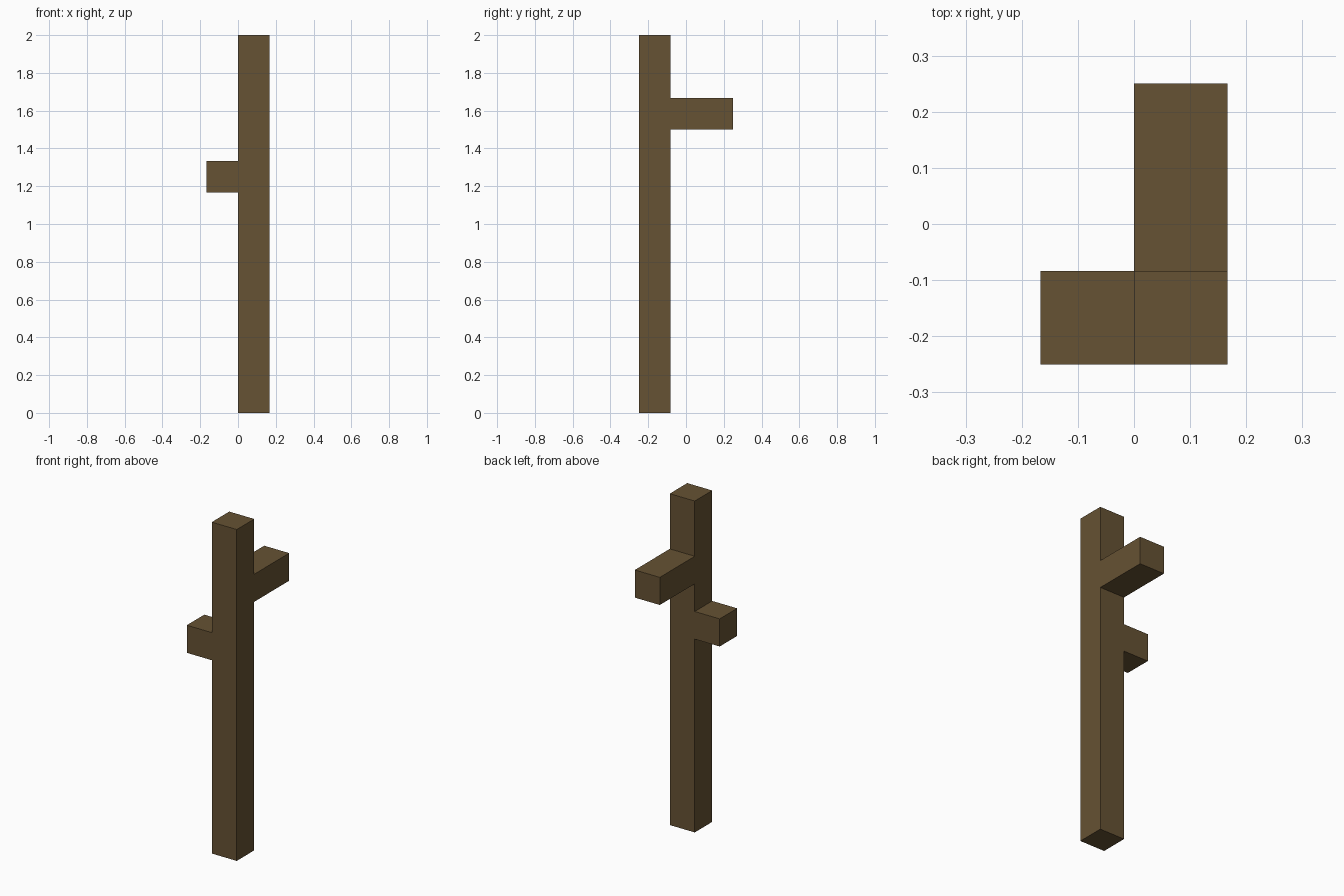
import bpy

cube = bpy.data.objects.get("Cube")
if cube:
    bpy.data.objects.remove(cube, do_unlink=True)

# Bark colour
BARK = (0.133, 0.084, 0.033, 1)
bark = bpy.data.materials.new("brown_bark")
bark.use_nodes = True
bark.diffuse_color = BARK
bsdf = next(n for n in bark.node_tree.nodes if n.type == "BSDF_PRINCIPLED")
bsdf.inputs["Base Color"].default_value = BARK

U = 1 / 6  # beam thickness


def beam(name, low, size):
    """Square beam from its lowest corner and its size."""
    centre = [a + s / 2 for a, s in zip(low, size)]
    bpy.ops.mesh.primitive_cube_add(size=1, location=centre)
    obj = bpy.context.object
    obj.name = name
    obj.scale = size
    bpy.ops.object.transform_apply(location=False, rotation=False, scale=True)
    obj.data.materials.append(bark)


# Upright trunk with a long branch to the back and a stub to the right
beam("trunk", (0, -1.5 * U, 0), (U, U, 12 * U))
beam("back_branch", (0, -0.5 * U, 9 * U), (U, 2 * U, U))
beam("right_branch", (-U, -1.5 * U, 7 * U), (U, U, U))
